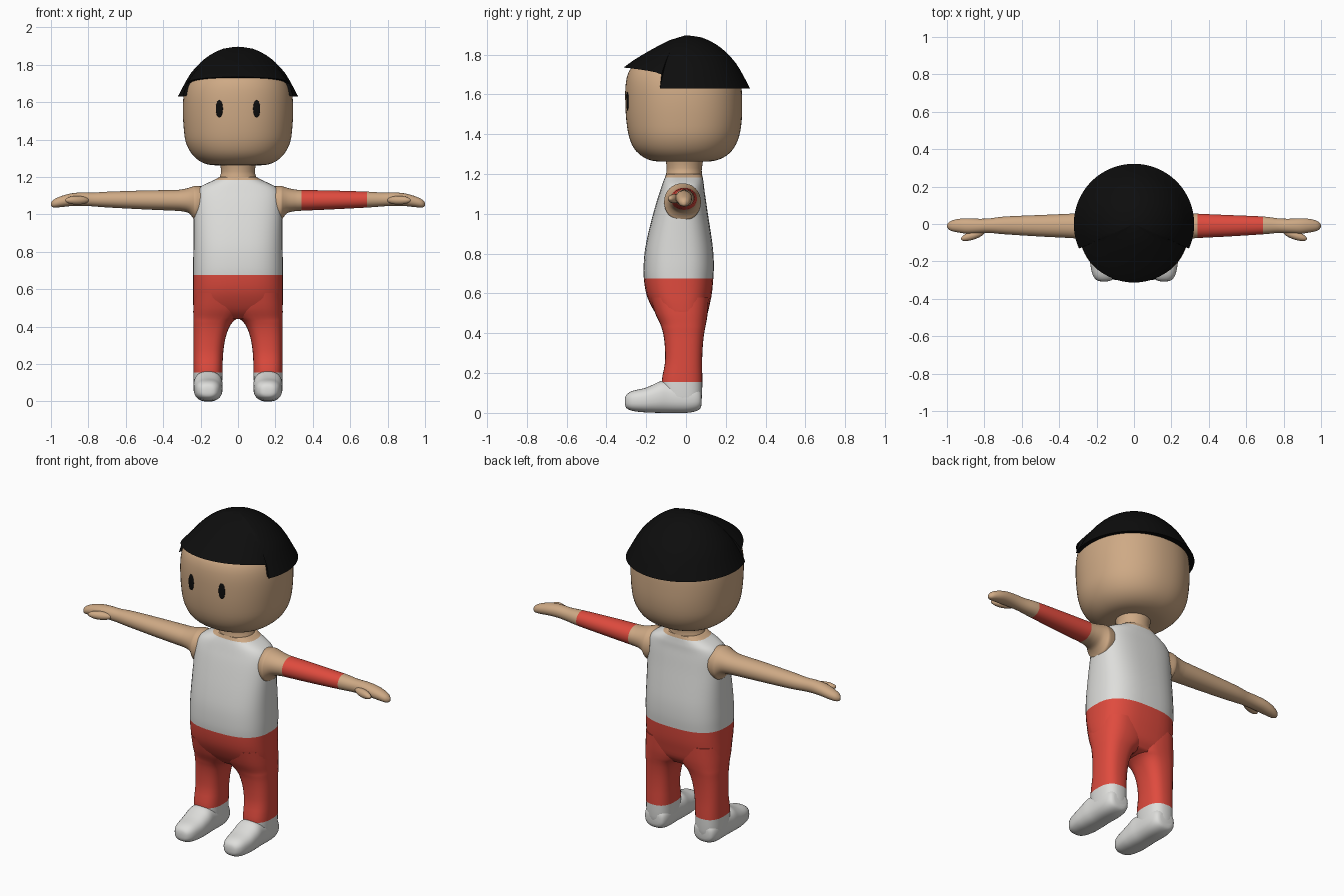
import bpy, bmesh, math
from mathutils import Vector

if "Cube" in bpy.data.objects:
    bpy.data.objects.remove(bpy.data.objects["Cube"])


def material(name, rgb):
    m = bpy.data.materials.new(name)
    m.diffuse_color = (*rgb, 1)
    m.use_nodes = True
    m.node_tree.nodes["Principled BSDF"].inputs["Base Color"].default_value = m.diffuse_color
    return m


SKIN = material("skin_tan", (0.62, 0.40, 0.235))
RED = material("cloth_red", (0.74, 0.07, 0.048))
WHITE = material("cloth_white", (0.73, 0.73, 0.71))
BLACK = material("hair_black", (0.004, 0.004, 0.004))


def finish(name, bm, mats, rule=None, angle=50):
    """Turn a bmesh into a smooth shaded object, colouring faces by rule(centre)."""
    bmesh.ops.recalc_face_normals(bm, faces=bm.faces)
    if rule:
        for f in bm.faces:
            f.material_index = rule(f.calc_center_median())
    me = bpy.data.meshes.new(name)
    bm.to_mesh(me)
    bm.free()
    for m in mats:
        me.materials.append(m)
    ob = bpy.data.objects.new(name, me)
    bpy.context.collection.objects.link(ob)
    bpy.ops.object.select_all(action='DESELECT')
    ob.select_set(True)
    bpy.context.view_layer.objects.active = ob
    bpy.ops.object.shade_smooth_by_angle(angle=math.radians(angle))
    return ob


def refine(rows, k=3):
    """Catmull-Rom interpolation between section rows."""
    out = []
    for i in range(len(rows) - 1):
        p = [rows[max(i - 1, 0)], rows[i], rows[i + 1], rows[min(i + 2, len(rows) - 1)]]
        for j in range(k):
            t = j / k
            out.append([0.5 * (2 * b + (c - a) * t + (2 * a - 5 * b + 4 * c - d) * t * t
                               + (3 * b - a - 3 * c + d) * t ** 3) for a, b, c, d in zip(*p)])
    return out + [list(rows[-1])]


def loft(name, axis, rows, n, mats, rule=None, mirror=1, seg=40):
    """Superellipse sections along an axis; row = position, a_min, a_max, b_min, b_max."""
    bm = bmesh.new()
    rings = []
    for t, a0, a1, b0, b1 in refine(rows):
        ring = []
        for s in range(seg):
            th = 2 * math.pi * s / seg
            c, d = math.cos(th), math.sin(th)
            a = (a0 + a1) / 2 + (a1 - a0) / 2 * math.copysign(abs(c) ** (2 / n), c)
            b = (b0 + b1) / 2 + (b1 - b0) / 2 * math.copysign(abs(d) ** (2 / n), d)
            co = {'x': (t, a, b), 'y': (a, t, b), 'z': (a, b, t)}[axis]
            ring.append(bm.verts.new((co[0] * mirror, co[1], co[2])))
        rings.append(ring)
    for lo, hi in zip(rings, rings[1:]):
        for s in range(seg):
            bm.faces.new((lo[s], lo[(s + 1) % seg], hi[(s + 1) % seg], hi[s]))
    bm.faces.new(rings[0])
    bm.faces.new(rings[-1])
    return finish(name, bm, mats, rule)


def ellipsoid(name, loc, size, mat, turn):
    bm = bmesh.new()
    bmesh.ops.create_uvsphere(bm, u_segments=24, v_segments=14, radius=1)
    bmesh.ops.scale(bm, vec=size, verts=bm.verts)
    ob = finish(name, bm, [mat])
    ob.location = loc
    ob.rotation_euler.z = turn
    return ob


# Torso: red hips, white vest, skin neckline
torso = [(z, -w, w, y0, y1) for z, w, y0, y1 in (
    (.44, .20, -.09, .07), (.48, .234, -.138, .102), (.54, .24, -.176, .118),
    (.60, .24, -.20, .13), (.675, .24, -.212, .137), (.74, .24, -.213, .14),
    (.82, .238, -.206, .136), (.91, .237, -.188, .124), (1.0, .237, -.165, .11),
    (1.07, .236, -.145, .10), (1.115, .228, -.13, .093), (1.145, .205, -.12, .09),
    (1.165, .17, -.113, .087), (1.183, .13, -.106, .084), (1.20, .10, -.10, .08))]
loft("torso", 'z', torso, 2.7, [WHITE, RED, SKIN],
     lambda c: 1 if c.z < .675 else 2 if c.z > 1.183 else 0)

# Neck
loft("neck", 'z', [(1.15, -.11, .11, -.105, .085), (1.2, -.098, .098, -.10, .08),
                   (1.23, -.09, .09, -.097, .08), (1.29, -.10, .10, -.105, .09)], 2, [SKIN])

# Head
head = [(z, -w, w, y0, y1) for z, w, y0, y1 in (
    (1.262, .11, -.12, .10), (1.268, .165, -.175, .15), (1.29, .212, -.222, .20),
    (1.33, .252, -.262, .24), (1.39, .28, -.287, .267), (1.47, .291, -.30, .28),
    (1.56, .295, -.305, .282), (1.64, .29, -.304, .278), (1.70, .272, -.293, .262),
    (1.74, .24, -.265, .235), (1.80, .17, -.17, .17), (1.84, .07, -.07, .07))]
loft("head", 'z', head, 2.2, [SKIN], seg=64)

for side, label in ((-1, "left"), (1, "right")):
    # Eyes
    ellipsoid(label + "_eye", (side * .1, -.294, 1.565), (.019, .005, .047), BLACK, side * .16)

    # Arms: the right one has a red sleeve band
    arm = [(.19, -.10, .07, .97, 1.15), (.228, -.11, .075, .965, 1.153),
           (.243, -.102, .07, .985, 1.149), (.265, -.09, .063, 1.008, 1.142),
           (.30, -.08, .058, 1.017, 1.134), (.34, -.075, .055, 1.02, 1.131),
           (.50, -.067, .048, 1.027, 1.128), (.69, -.055, .040, 1.037, 1.122),
           (.77, -.048, .030, 1.043, 1.117), (.83, -.05, .028, 1.046, 1.118),
           (.89, -.052, .030, 1.045, 1.113), (.94, -.045, .027, 1.04, 1.10),
           (.98, -.036, .016, 1.037, 1.083), (.996, -.022, .002, 1.042, 1.068),
           (1.0, -.014, -.006, 1.05, 1.06)]
    loft(label + "_arm", 'x', arm, 2.1, [SKIN, RED],
         lambda c: 1 if .34 < c.x < .69 else 0, side, 32)
    ellipsoid(label + "_thumb", (side * .86, -.06, 1.076), (.068, .023, .023), SKIN, side * -.33)

    # Legs, inner edge closing into the crotch arch, white sock below
    leg = [(.025, .10, .22, -.09, .06), (.06, .087, .234, -.11, .078),
           (.155, .083, .238, -.122, .082), (.25, .08, .238, -.106, .081),
           (.33, .069, .238, -.106, .084), (.39, .05, .238, -.113, .09),
           (.425, .028, .239, -.122, .096), (.45, .0, .239, -.131, .101),
           (.50, -.03, .239, -.155, .109), (.58, -.03, .235, -.18, .115)]
    loft(label + "_leg", 'z', leg, 2.6, [RED, WHITE],
         lambda c: 1 if c.z < .155 else 0, side, 32)

    # Shoes
    shoe = [(y, .16 - w, .16 + w, z0, z1) for y, w, z0, z1 in (
        (-.307, .015, .045, .065), (-.30, .04, .025, .09), (-.27, .062, .01, .11),
        (-.21, .074, .003, .124), (-.165, .077, .001, .142), (-.125, .078, .0, .16),
        (-.08, .075, .0, .158), (.0, .075, .0, .15), (.045, .07, .007, .14),
        (.07, .058, .02, .12), (.078, .04, .04, .10))]
    loft(label + "_shoe", 'y', shoe, 2.5, [WHITE], None, side, 32)

# Hair cap: full profile at sides and back, raised fringe in front
BACK = [(0, 1.897), (.08, 1.886), (.15, 1.852), (.20, 1.813), (.25, 1.758), (.285, 1.70), (.322, 1.63)]
EDGE = [(0, 1.897), (.08, 1.886), (.15, 1.852), (.20, 1.813), (.25, 1.765), (.28, 1.73), (.302, 1.70)]
FRONT = [(0, 1.897), (.08, 1.873), (.15, 1.838), (.20, 1.81), (.25, 1.78), (.29, 1.753), (.313, 1.735)]
START = math.radians(-24)
columns = []
for i in range(49):  # back and sides
    columns.append((START + (math.pi - 2 * START) * i / 48, BACK))
for i in range(25):  # fringe
    th = math.pi - START + .002 + (math.pi + 2 * START - .004) * i / 24
    s = max(0, (-math.sin(th) - .41) / .59) ** .6
    columns.append((th, [(a + (c - a) * s, b + (d - b) * s)
                         for (a, b), (c, d) in zip(EDGE, FRONT)]))
bm = bmesh.new()
top = bm.verts.new((0, 0, 1.897))
under = bm.verts.new((0, 0, 1.70))
strips = [[bm.verts.new((r * math.cos(th), r * math.sin(th), z)) for r, z in refine(prof, 2)[1:]]
          for th, prof in columns]
for a, b in zip(strips, strips[1:] + strips[:1]):
    bm.faces.new((top, a[0], b[0]))
    for j in range(len(a) - 1):
        bm.faces.new((a[j], a[j + 1], b[j + 1], b[j]))
    bm.faces.new((under, b[-1], a[-1]))
finish("hair", bm, [BLACK], angle=40)
